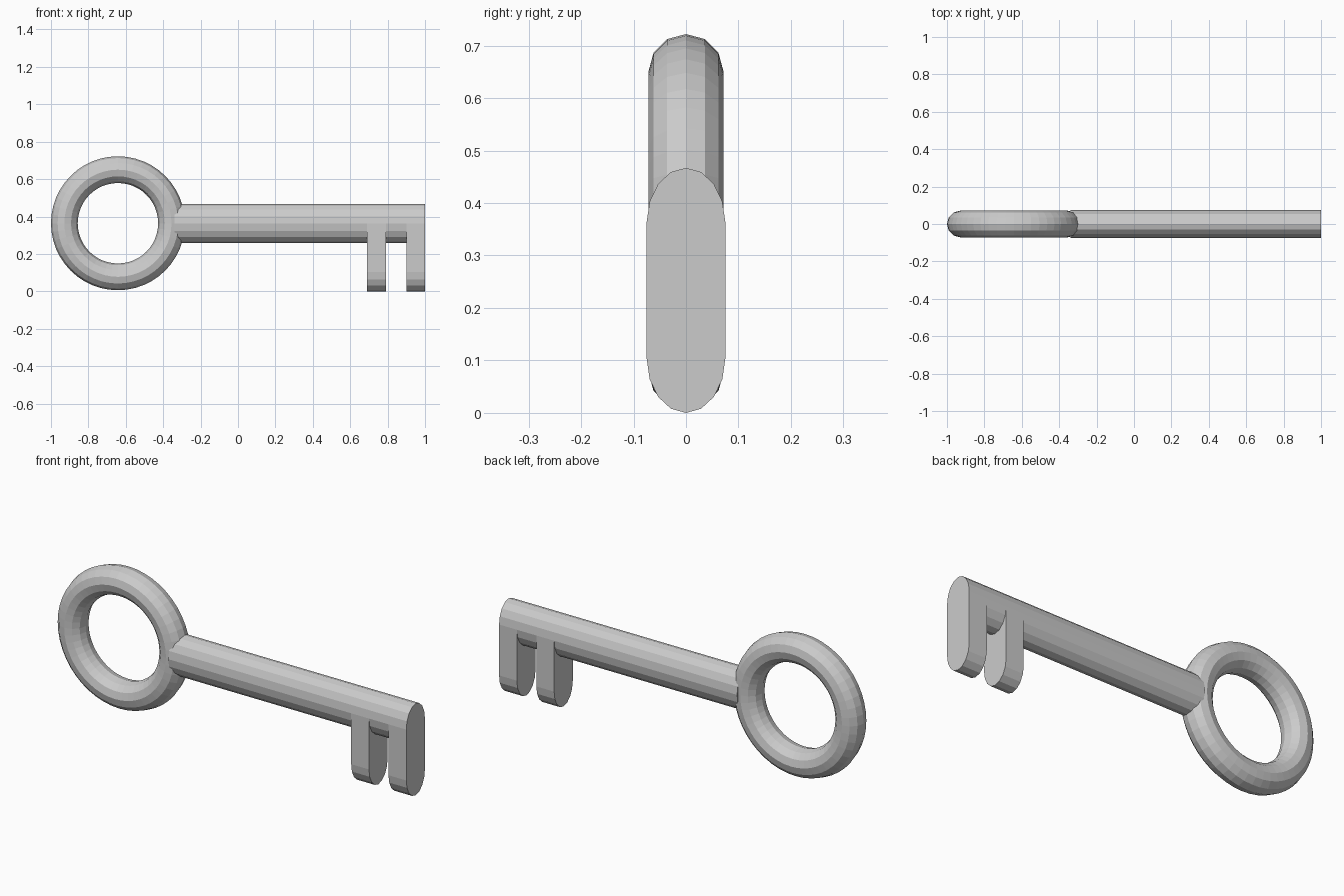
import bpy, bmesh
from math import pi, sin, cos

cube = bpy.data.objects.get("Cube")
if cube:
    bpy.data.objects.remove(cube)

# Single plain metal colour
metal = bpy.data.materials.new("grey_metal")
metal.use_nodes = True
colour = (0.6, 0.6, 0.6, 1)
metal.diffuse_color = colour
metal.node_tree.nodes["Principled BSDF"].inputs["Base Color"].default_value = colour

MID_Z = 0.363        # height of the shaft axis and ring centre
HALF_Y, HALF_Z = 0.075, 0.104
SIDES = 16
TOOTH_DROP = MID_Z - HALF_Z

# Ring handle
bpy.ops.mesh.primitive_torus_add(
    major_segments=48, minor_segments=12, major_radius=0.2865, minor_radius=0.0715,
    location=(-0.642, 0, MID_Z + 0.001), rotation=(pi / 2, 0, 0))
ring = bpy.context.object
ring.name = "ring_handle"
ring.data.materials.append(metal)


def section(bm, x, drop):
    """Oval cross-section whose lower half is lowered by drop."""
    half = [pi * i / (SIDES // 2) for i in range(SIDES // 2 + 1)]
    upper = [(cos(a), sin(a), 0) for a in half]
    lower = [(-cos(a), -sin(a), drop) for a in half]
    return [bm.verts.new((x, HALF_Y * c, MID_Z + HALF_Z * s - d))
            for c, s, d in upper + lower]


# Shaft and teeth lofted as one closed solid
bm = bmesh.new()
stations = [(-0.34, 0), (0.69, 0), (0.69, TOOTH_DROP), (0.79, TOOTH_DROP),
            (0.79, 0), (0.9, 0), (0.9, TOOTH_DROP), (1.0, TOOTH_DROP)]
rings = [section(bm, x, d) for x, d in stations]
for a, b in zip(rings, rings[1:]):
    for i in range(len(a)):
        j = (i + 1) % len(a)
        bm.faces.new((a[i], a[j], b[j], b[i]))
bm.faces.new(rings[0])
bm.faces.new(rings[-1])
bmesh.ops.remove_doubles(bm, verts=bm.verts, dist=0.0001)
bmesh.ops.recalc_face_normals(bm, faces=bm.faces)
mesh = bpy.data.meshes.new("shaft_and_teeth")
bm.to_mesh(mesh)
bm.free()
mesh.materials.append(metal)
shaft = bpy.data.objects.new("shaft_and_teeth", mesh)
bpy.context.collection.objects.link(shaft)
